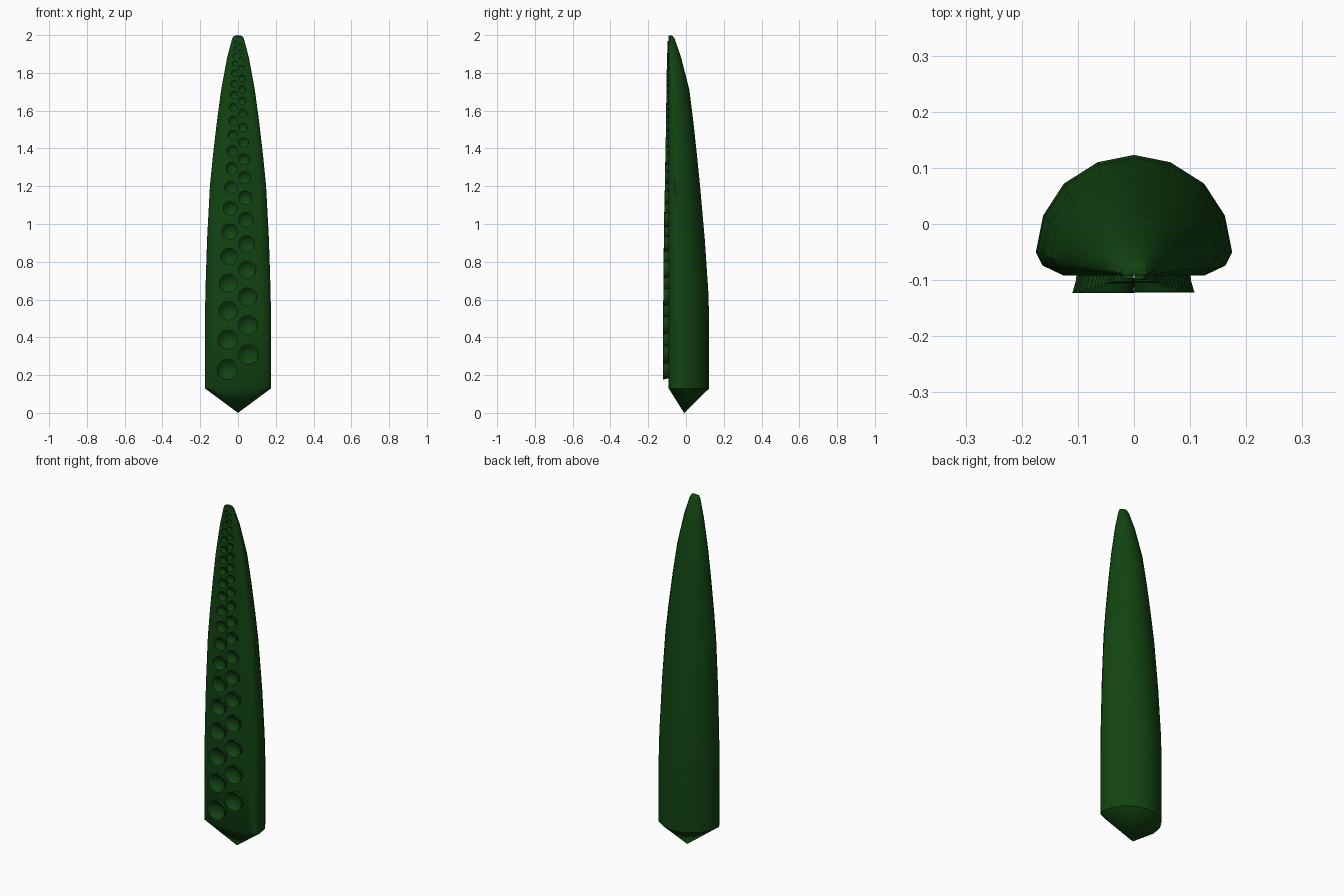
import bpy, bmesh, math

if "Cube" in bpy.data.objects:
    bpy.data.objects.remove(bpy.data.objects["Cube"])

green = bpy.data.materials.new("dark green")
green.diffuse_color = (0.006, 0.058, 0.006, 1)
green.use_nodes = True
green.node_tree.nodes["Principled BSDF"].inputs["Base Color"].default_value = green.diffuse_color

FRONT = -0.092  # plane of the flat sucker side


def finish(bm, name, angle):
    bmesh.ops.recalc_face_normals(bm, faces=bm.faces)
    me = bpy.data.meshes.new(name)
    bm.to_mesh(me)
    bm.free()
    me.materials.append(green)
    ob = bpy.data.objects.new(name, me)
    bpy.context.collection.objects.link(ob)
    bpy.ops.object.select_all(action='DESELECT')
    ob.select_set(True)
    bpy.context.view_layer.objects.active = ob
    bpy.ops.object.shade_smooth_by_angle(angle=math.radians(angle))
    return ob


def lerp(table, z):
    for (z0, a), (z1, b) in zip(table, table[1:]):
        if z <= z1:
            return a + (b - a) * (z - z0) / (z1 - z0)
    return table[-1][1]


# tentacle body: D-shaped section lofted upward, front kept flat
half = [(0.065, 0.110), (0.125, 0.072), (0.162, 0.015), (0.175, -0.050),
        (0.163, -0.074), (0.125, FRONT)]
section = [(0, 0.123)] + half + [(0, FRONT)] + [(-x, y) for x, y in reversed(half)]
# height, width scale, depth scale
levels = [(0.13, 1, 1), (0.49, 1, 1), (0.65, 0.985, 0.975), (0.92, 0.935, 0.89),
          (1.20, 0.85, 0.775), (1.36, 0.76, 0.70), (1.54, 0.64, 0.61),
          (1.71, 0.51, 0.51), (1.88, 0.33, 0.31), (1.98, 0.18, 0.15), (1.995, 0.13, 0.10)]
bm = bmesh.new()
rings = [[bm.verts.new((x * sx, FRONT + (y - FRONT) * sy, z)) for x, y in section]
         for z, sx, sy in levels]
n = len(section)
for a, b in zip(rings, rings[1:]):
    for i in range(n):
        j = (i + 1) % n
        bm.faces.new((a[i], a[j], b[j], b[i]))
bottom = bm.verts.new((0, -0.01, 0))
top = bm.verts.new((0, FRONT + 0.008, 2.0))
for i in range(n):
    j = (i + 1) % n
    bm.faces.new((rings[0][j], rings[0][i], bottom))
    bm.faces.new((rings[-1][i], rings[-1][j], top))
finish(bm, "tentacle_body", 40)

# suckers: alternating hollow cups shrinking toward the tip
radius = [(0, 0.055), (0.23, 0.055), (0.70, 0.049), (0.97, 0.043), (1.19, 0.036),
          (1.50, 0.026), (1.80, 0.018), (1.97, 0.009)]
# radius and outward offset, as fractions of the sucker radius
cup = [(0.86, -0.1), (0.88, 0.15), (0.95, 0.4), (1.0, 0.56), (0.93, 0.53),
       (0.75, 0.34), (0.5, 0.2), (0.25, 0.13)]
SEG = 20
bm = bmesh.new()
z, side = 0.23, -1
while z < 1.97:
    r = lerp(radius, z)
    cx = side * r
    loops = [[bm.verts.new((cx + r * q * math.cos(math.tau * k / SEG), FRONT - r * d,
                            z + r * q * math.sin(math.tau * k / SEG)))
              for k in range(SEG)] for q, d in cup]
    for a, b in zip(loops, loops[1:]):
        for k in range(SEG):
            m = (k + 1) % SEG
            bm.faces.new((a[k], a[m], b[m], b[k]))
    centre = bm.verts.new((cx, FRONT - 0.11 * r, z))
    for k in range(SEG):
        bm.faces.new((loops[-1][k], loops[-1][(k + 1) % SEG], centre))
    bm.faces.new(list(reversed(loops[0])))
    z += 1.45 * r
    side = -side
finish(bm, "suckers", 40)
